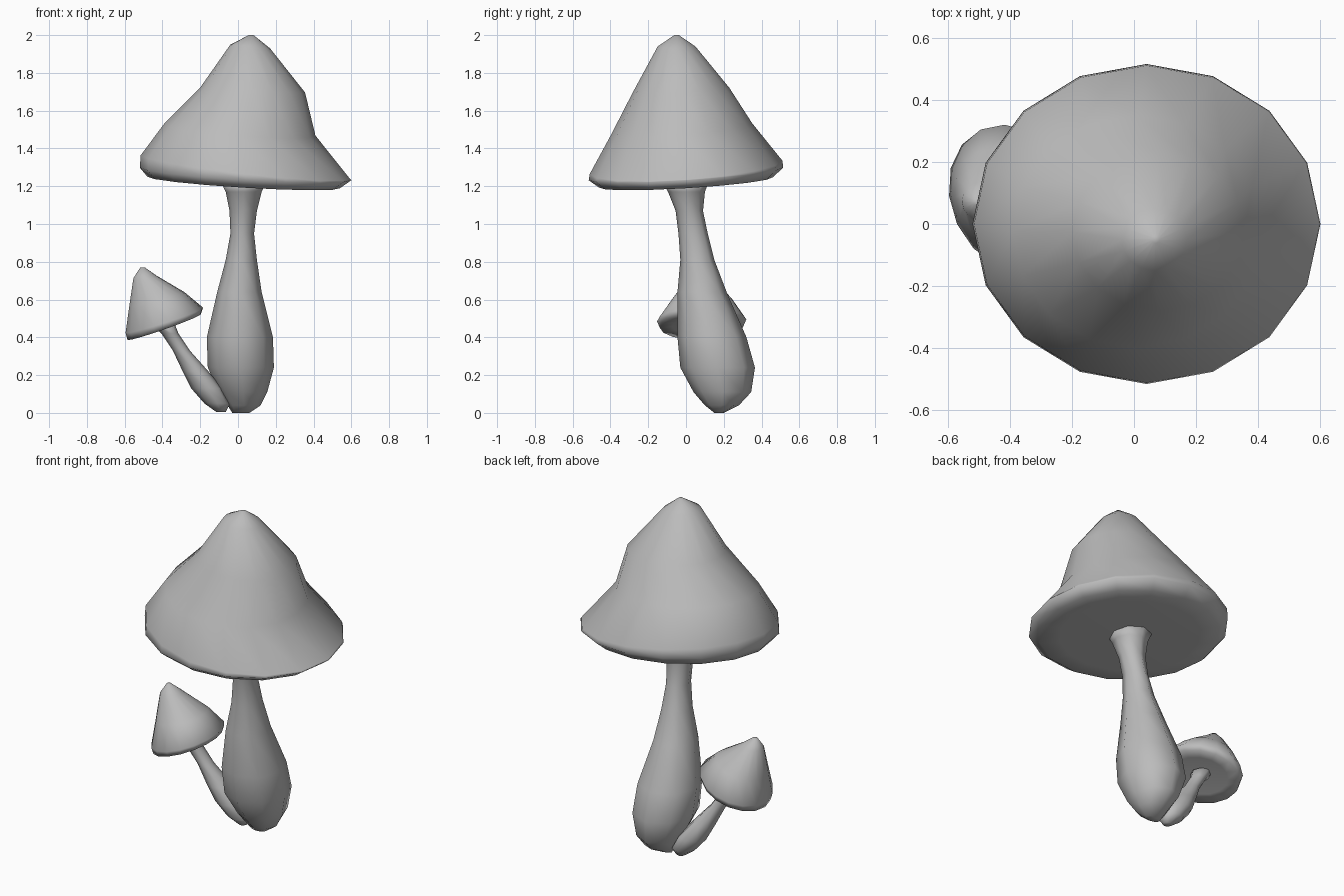
import bpy
import bmesh
from math import cos, sin, pi, radians

default_cube = bpy.data.objects.get("Cube")
if default_cube:
    bpy.data.objects.remove(default_cube, do_unlink=True)

grey = bpy.data.materials.new("plain grey")
grey.use_nodes = True
grey_colour = (0.5, 0.5, 0.5, 1)
grey.diffuse_color = grey_colour
grey.node_tree.nodes["Principled BSDF"].inputs["Base Color"].default_value = grey_colour


def loft(name, rings, sides, turn=0):
    """Skin a stack of elliptical rings: x, y, z, radius_x, radius_y, slope_x, slope_y.

    The ellipses are turned about the vertical by the given degrees.
    """
    bm = bmesh.new()
    loops = []
    turn_cos, turn_sin = cos(radians(turn)), sin(radians(turn))
    for x, y, z, radius_x, radius_y, slope_x, slope_y in rings:
        loop = []
        for step in range(sides):
            angle = 2 * pi * step / sides
            u, v = radius_x * cos(angle), radius_y * sin(angle)
            dx, dy = u * turn_cos - v * turn_sin, u * turn_sin + v * turn_cos
            loop.append(bm.verts.new((x + dx, y + dy, z + slope_x * dx + slope_y * dy)))
        loops.append(loop)
    for upper, lower in zip(loops, loops[1:]):
        for i in range(sides):
            j = (i + 1) % sides
            bm.faces.new((upper[i], upper[j], lower[j], lower[i]))
    bm.faces.new(loops[0])
    bm.faces.new(loops[-1])
    bmesh.ops.recalc_face_normals(bm, faces=bm.faces)

    mesh = bpy.data.meshes.new(name)
    bm.to_mesh(mesh)
    bm.free()
    mesh.materials.append(grey)
    obj = bpy.data.objects.new(name, mesh)
    bpy.context.collection.objects.link(obj)
    bpy.ops.object.select_all(action="DESELECT")
    obj.select_set(True)
    bpy.context.view_layer.objects.active = obj
    bpy.ops.object.shade_smooth_by_angle(angle=radians(120))
    return obj


def upright(spans):
    """Level rings from a height and the extents along x and y."""
    return [((x0 + x1) / 2, (y0 + y1) / 2, z, (x1 - x0) / 2, (y1 - y0) / 2, 0, 0)
            for z, x0, x1, y0, y1 in spans]


def leaning(path):
    """Level round rings following a leaning path of x, y, z, radius."""
    return [(x, y, z, radius, radius, 0, 0) for x, y, z, radius in path]


# Large cap: tip down to the tilted, rounded rim, then the flat underside
loft("large_cap", [
    (.07, -.05, 2, .012, .012, 0, 0),
    (.065, -.05, 1.94, .105, .1, -.1, 0),
    (.078, -.025, 1.71, .277, .255, -.05, .04),
    (.01, -.025, 1.5, .4, .375, -.08, .09),
    (.04, 0, 1.3, .555, .51, -.115, .07),
    (.04, 0, 1.265, .56, .515, -.06, .065),
    (.03, 0, 1.22, .51, .46, -.06, .06),
    (.03, 0, 1.215, .4, .36, -.06, .06),
    (.03, 0, 1.21, .1, .1, -.06, .06),
], 16)

# Large stem: flared top, slim neck and swollen foot
loft("large_stem", upright([
    (1.22, -.09, .15, -.12, .12),
    (1.17, -.065, .125, -.095, .1),
    (1.07, -.045, .1, -.055, .09),
    (.95, -.04, .085, -.04, .115),
    (.81, -.065, .1, -.03, .15),
    (.64, -.11, .125, -.045, .215),
    (.4, -.165, .185, -.045, .32),
    (.24, -.16, .19, -.03, .365),
    (.11, -.1, .155, .04, .345),
    (.04, -.055, .12, .1, .28),
    (0, -.03, .06, .15, .2),
]), 8)

# Small cap, tipped to one side
loft("small_cap", [
    (-.505, .07, .77, .012, .012, 0, 0),
    (-.492, .075, .72, .062, .06, .1, 0),
    (-.43, .085, .6, .143, .164, .27, .03),
    (-.39, .083, .49, .198, .244, .33, .06),
    (-.39, .083, .455, .188, .228, .36, .06),
    (-.39, .083, .46, .13, .16, .36, .06),
    (-.39, .083, .462, .05, .05, .36, .06),
], 16, turn=25)

# Small stem, leaning out from the foot of the large one
loft("small_stem", leaning([
    (-.395, .1, .47, .06),
    (-.36, .11, .42, .045),
    (-.3, .125, .33, .045),
    (-.225, .145, .22, .068),
    (-.165, .165, .13, .083),
    (-.11, .175, .05, .068),
    (-.09, .175, .005, .025),
]), 8)
